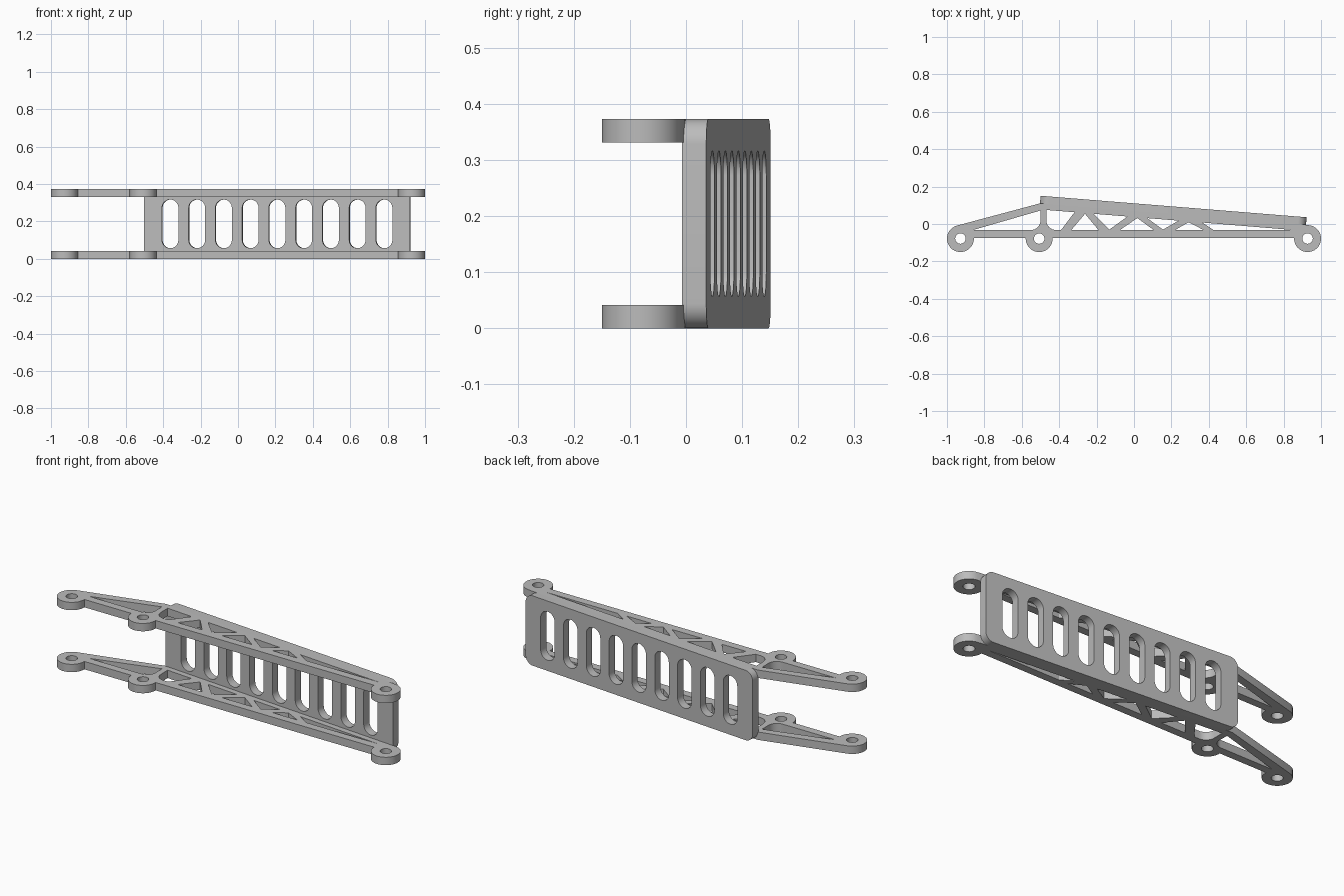
import bpy, math
from mathutils import Matrix, Vector

if "Cube" in bpy.data.objects:
    bpy.data.objects.remove(bpy.data.objects["Cube"])

HEIGHT, THICK = 0.373, 0.042      # overall height, side frame thickness
LUG_R, HOLE_R, LUG_Y = 0.072, 0.028, -0.078
LUGS = (-0.928, -0.507, 0.928)
TILT = math.atan(0.0807)          # slope of the slotted panel

grey = bpy.data.materials.new("grey")
grey.diffuse_color = (0.5, 0.5, 0.5, 1)
grey.use_nodes = True
grey.node_tree.nodes["Principled BSDF"].inputs["Base Color"].default_value = grey.diffuse_color


def arc(cx, cy, r, a0, a1, n=24):
    return [(cx + r * math.cos(math.radians(a0 + (a1 - a0) * i / n)),
             cy + r * math.sin(math.radians(a0 + (a1 - a0) * i / n))) for i in range(n + 1)]


def plate(name, loops, thickness, matrix):
    """Flat plate from an outline and its holes, centred on its own plane."""
    curve = bpy.data.curves.new(name, 'CURVE')
    curve.dimensions, curve.fill_mode = '2D', 'BOTH'
    curve.extrude = thickness / 2
    for pts in loops:
        s = curve.splines.new('POLY')
        s.points.add(len(pts) - 1)
        for p, (x, y) in zip(s.points, pts):
            p.co = (x, y, 0, 1)
        s.use_cyclic_u = True
    ob = bpy.data.objects.new(name, curve)
    bpy.context.collection.objects.link(ob)
    ob.matrix_world = matrix
    bpy.ops.object.select_all(action='DESELECT')
    ob.select_set(True)
    bpy.context.view_layer.objects.active = ob
    bpy.ops.object.convert(target='MESH')
    ob = bpy.context.object
    ob.name = name
    ob.data.materials.clear()
    ob.data.materials.append(grey)
    bpy.ops.object.shade_smooth_by_angle(angle=math.radians(30))
    return ob


# Side frame outline: three lugs joined by a straight bar, sloped chord on top
outline = (arc(LUGS[0], LUG_Y, LUG_R, 105, 363)
           + arc(LUGS[1], LUG_Y, LUG_R, 177, 363)
           + arc(LUGS[2], LUG_Y, LUG_R, 177, 445)
           + [(0.90, -0.002), (-0.5, 0.111)])
holes = [arc(x, LUG_Y, HOLE_R, 0, 345, 23) for x in LUGS]


def chord(x):                     # lower edge of the sloped chord
    return 0.075 - 0.0807 * (x + 0.468)


B = -0.032                        # upper edge of the straight bar
F = 0.05                          # fillet at the foot of the post
# Arm opening and first truss opening, both with a filleted post foot
holes.append([(-0.86, B), (-0.5 - F, B)] + arc(-0.5 - F, B + F, F, -90, 0, 8)[1:] + [(-0.5, 0.072)])
holes.append([(-0.468, chord(-0.468)), (-0.318, chord(-0.318)), (-0.39, B), (-0.468 + F, B)]
             + arc(-0.468 + F, B + F, F, 270, 180, 8)[1:])
# Upright triangles: base left, apex, base right
for a, t, b in ((-0.335, -0.262, -0.19), (-0.075, 0.018, 0.105), (0.22, 0.292, 0.372)):
    holes.append([(a, B), (b, B), (t, chord(t) - 0.004)])
# Hanging triangles: top left, bottom point, top right
for a, t, b in ((-0.215, -0.132, -0.035), (0.07, 0.155, 0.238)):
    holes.append([(a, chord(a)), (t, B + 0.002), (b, chord(b))])
# Long tapering opening
holes.append([(0.365, chord(0.365)), (0.425, B), (0.85, B)])

for name, z in (("lower_side_frame", THICK / 2), ("upper_side_frame", HEIGHT - THICK / 2)):
    plate(name, [outline] + holes, THICK, Matrix.Translation((0, 0, z)))

# Slotted back panel with rounded corners
L, H, R = 1.427 / 2, HEIGHT / 2, 0.045
panel = []
for sx, sy, a in ((1, 1, 0), (-1, 1, 90), (-1, -1, 180), (1, -1, 270)):
    panel += arc(sx * (L - R), sy * (H - R), R, a, a + 90, 10)
slots = []
for i in range(9):
    u = (-0.361 + 0.143 * i - 0.21) / math.cos(TILT)
    r, h = 0.044, 0.13 - 0.044
    slots.append(arc(u, h, r, 0, 180, 16) + arc(u, -h, r, 180, 360, 16))
along = Vector((math.cos(TILT), -math.sin(TILT), 0))
up = Vector((0, 0, 1))
m = Matrix((along, up, along.cross(up))).transposed().to_4x4()
m.translation = (0.21, 0.072, HEIGHT / 2)
plate("slotted_panel", [panel] + slots, 0.043, m)
